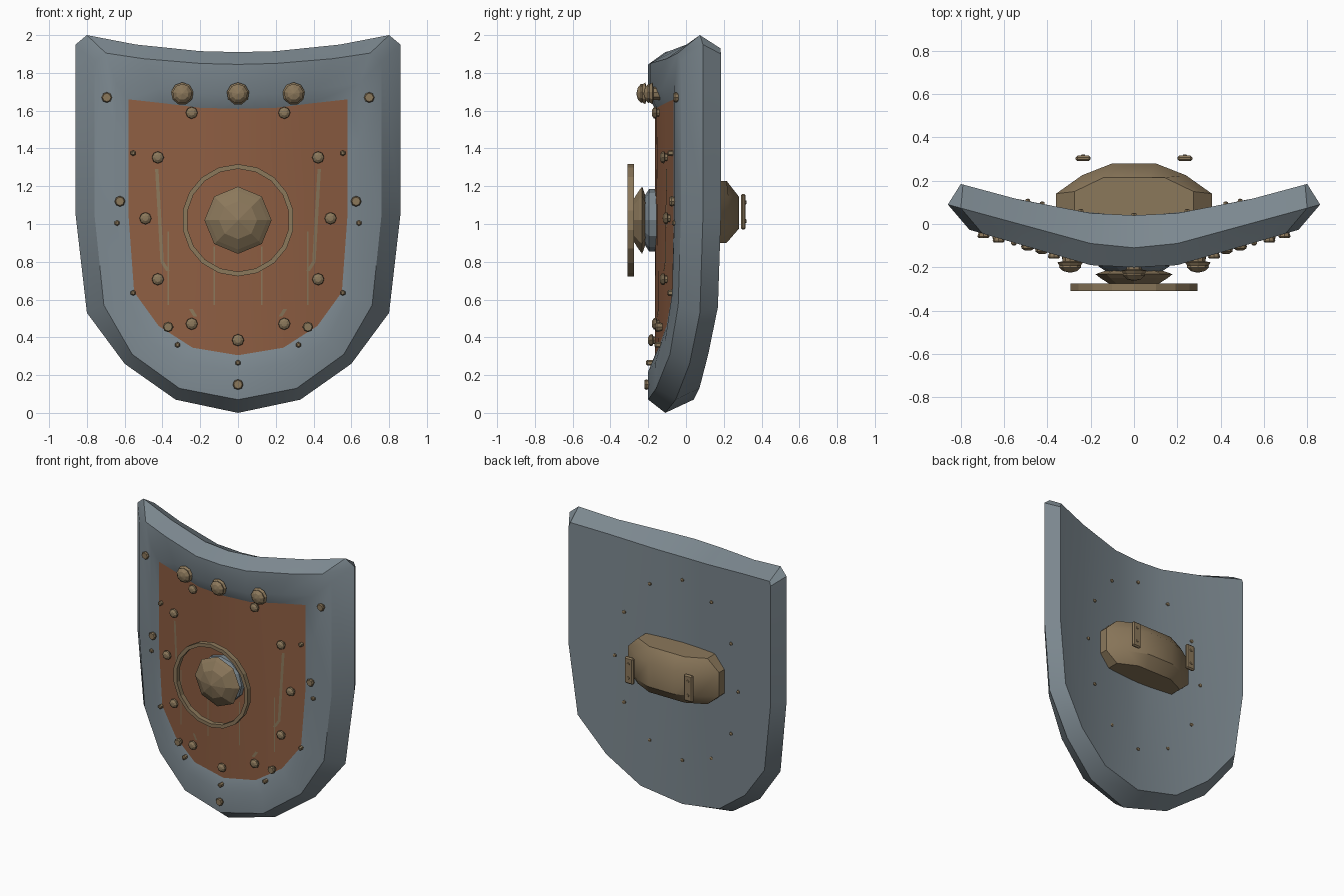
import bpy, bmesh, math
from mathutils import Vector

if "Cube" in bpy.data.objects:
    bpy.data.objects.remove(bpy.data.objects["Cube"])


def material(name, rgb):
    m = bpy.data.materials.new(name)
    m.diffuse_color = (*rgb, 1)
    m.use_nodes = True
    m.node_tree.nodes["Principled BSDF"].inputs["Base Color"].default_value = m.diffuse_color
    return m


STEEL = material("blue grey steel", (0.20, 0.245, 0.275))
LEATHER = material("brown leather", (0.27, 0.112, 0.055))
BRASS = material("dull brass", (0.26, 0.188, 0.105))


def finish(name, bm, mat, smooth=None, recalc=True):
    if recalc:
        bmesh.ops.recalc_face_normals(bm, faces=bm.faces[:])
    me = bpy.data.meshes.new(name)
    bm.to_mesh(me)
    bm.free()
    me.materials.append(mat)
    ob = bpy.data.objects.new(name, me)
    bpy.context.collection.objects.link(ob)
    if smooth:
        bpy.ops.object.select_all(action='DESELECT')
        ob.select_set(True)
        bpy.context.view_layer.objects.active = ob
        bpy.ops.object.shade_smooth_by_angle(angle=math.radians(smooth))
    return ob


def interp(pts, x):
    x = abs(x)
    for (a, ya), (b, yb) in zip(pts, pts[1:]):
        if x <= b:
            return ya + (yb - ya) * (x - a) / (b - a)
    return pts[-1][1]


# Depth of each curved sheet as a function of distance from the centre line
FRONT = [(0, -0.20), (0.2, -0.19), (0.8, -0.015)]
MIDDLE = [(0, -0.11), (0.2, -0.09), (0.86, 0.09)]
BACK = [(0, 0.04), (0.2, 0.05), (0.54, 0.115), (0.8, 0.185)]
PANEL = [(0, -0.165), (0.2, -0.155), (0.58, -0.065)]

# Half outlines (x, z), bottom centre round to top centre
MID_LINE = [(0, 0), (.33, .07), (.60, .26), (.80, .53), (.86, 1.05),
            (.86, 1.95), (.80, 2.0), (.54, 1.95), (.2, 1.915), (0, 1.91)]
FRONT_LINE = [(0, .07), (.31, .13), (.56, .31), (.71, .57), (.76, 1.05),
              (.76, 1.86), (.70, 1.905), (.5, 1.875), (.2, 1.85), (0, 1.845)]
INNER_LINE = [(0, .22), (.30, .27), (.47, .38), (.60, .63), (.645, 1.05),
              (.645, 1.45), (.645, 1.745), (.42, 1.715), (.2, 1.69), (0, 1.685)]
PANEL_LINE = [(0, .305), (.24, .345), (.42, .46), (.55, .64), (.58, 1.05),
              (.58, 1.4), (.58, 1.66), (.4, 1.64), (.2, 1.615), (0, 1.61)]
BACK_LINE = [(0, .07), (.31, .13), (.55, .31), (.74, .56), (.80, 1.05),
             (.80, 1.90), (.79, 1.93), (.54, 1.89), (.2, 1.845), (0, 1.84)]


def ring(bm, line, depth):
    full = line + [(-x, z) for x, z in line[-2:0:-1]]
    return [bm.verts.new((x, interp(depth, x), z)) for x, z in full]


def bridge(bm, a, b):
    n = len(a)
    for i in range(n):
        bm.faces.new((a[i], a[(i + 1) % n], b[(i + 1) % n], b[i]))


def sheet(bm, r):
    # vertical strips joining the lower and upper halves of a ring
    n = len(r)
    for i in range(4):
        bm.faces.new((r[i], r[i + 1], r[8 - i], r[9 - i]))
        bm.faces.new((r[-i], r[9 + i], r[10 + i], r[n - 1 - i]))


# Steel body: back sheet, outer edge, raised rim and the bevel down to the panel
bm = bmesh.new()
back, mid = ring(bm, BACK_LINE, BACK), ring(bm, MID_LINE, MIDDLE)
front, inner = ring(bm, FRONT_LINE, FRONT), ring(bm, INNER_LINE, FRONT)
seat = ring(bm, PANEL_LINE, PANEL)
for a, b in ((back, mid), (mid, front), (front, inner), (inner, seat)):
    bridge(bm, a, b)
sheet(bm, back)
finish("shield_body", bm, STEEL, 32)

# Leather panel
bm = bmesh.new()
sheet(bm, ring(bm, PANEL_LINE, PANEL))
for f in bm.faces:
    f.normal_update()
    if f.normal.y > 0:
        f.normal_flip()
finish("leather_panel", bm, LEATHER, 32, recalc=False)


def lathe(bm, x, y, z, profile, n, closed=False):
    # profile of (radius, offset along y); closed profiles make rings
    rings = []
    for r, d in profile:
        if r == 0:
            rings.append([bm.verts.new((x, y + d, z))] * n)
        else:
            rings.append([bm.verts.new((x + r * math.sin(2 * math.pi * i / n), y + d,
                                        z + r * math.cos(2 * math.pi * i / n)))
                          for i in range(n)])
    pairs = list(zip(rings, rings[1:]))
    if closed:
        pairs.append((rings[-1], rings[0]))
    for a, b in pairs:
        for i in range(n):
            j = (i + 1) % n
            bm.faces.new(list(dict.fromkeys((a[i], a[j], b[j], b[i]))))


def mirrored(points):
    return points + [(-x, z) for x, z in points if x]


def studs(name, points, depth, profile, n):
    bm = bmesh.new()
    for x, z in points:
        lathe(bm, x, interp(depth, x), z, profile, n)
    finish(name, bm, BRASS)


# Fasteners: an oval of panel studs with rivet ends behind, then rim rivets
oval = [(.49 * math.sin(math.pi * i / 6), 1.03 + .645 * math.cos(math.pi * i / 6))
        for i in range(12)]
studs("panel_studs", oval, PANEL,
      [(0, .01), (.02, .01), (.02, -.008), (.032, -.014), (.03, -.026), (.015, -.036), (0, -.037)], 8)
studs("back_rivets", oval, BACK, [(0, -.01), (.013, -.01), (.012, .008), (0, .012)], 6)
studs("rim_rivets", mirrored([(.695, 1.67), (.625, 1.12), (.37, .455), (0, .15)]), FRONT,
      [(0, .015), (.02, .015), (.028, -.012), (.022, -.02), (0, -.02)], 8)
studs("small_rivets", mirrored([(.555, 1.375), (.64, 1.005), (.555, .635), (.32, .36), (0, .265)]),
      FRONT, [(0, .03), (.015, .03), (.015, -.005), (.008, -.012), (0, -.012)], 6)
studs("crown_studs", mirrored([(.295, 1.69), (0, 1.69)]), FRONT,
      [(0, .03), (.035, .03), (.035, -.01), (.06, -.015), (.05, -.03), (.052, -.038),
       (.033, -.055), (0, -.063)], 9)

# Central boss: steel collar, brass flange and faceted dome
bm = bmesh.new()
lathe(bm, 0, 0, 1.02, [(0, -.14), (.165, -.14), (.165, -.195), (.12, -.225), (0, -.225)], 12)
finish("boss_collar", bm, STEEL)
bm = bmesh.new()
lathe(bm, 0, 0, 1.02, [(0, -.215), (.13, -.215), (.178, -.232), (.155, -.25),
                       (.10, -.285), (0, -.308)], 8)
finish("boss_dome", bm, BRASS)

# Flat ring around the boss
bm = bmesh.new()
lathe(bm, 0, 0, 1.02, [(.297, -.275), (.297, -.31), (.272, -.31), (.272, -.275)], 18, True)
finish("boss_ring", bm, BRASS)

# Thin inlaid strips on the panel
strips = [((.43, 1.29), (.402, .80), .018), ((.402, .80), (.37, .75), .02),
          ((.37, .96), (.37, .57), .008), ((.125, .88), (.125, .57), .008),
          ((.25, .55), (.225, .51), .02)]
bm = bmesh.new()
for (x0, z0), (x1, z1), w in strips:
    for s in (1, -1):
        vs = [bm.verts.new((s * x, interp(PANEL, x) - .002, z)) for x, z in
              ((x0 - w / 2, z0), (x0 + w / 2, z0), (x1 + w / 2, z1), (x1 - w / 2, z1))]
        f = bm.faces.new(vs)
        f.normal_update()
        if f.normal.y > 0:
            f.normal_flip()
finish("panel_inlays", bm, BRASS, recalc=False)

# Arm pad on the back: a lofted faceted cushion
bm = bmesh.new()
wide = [(.36, .06), (.36, .14), (.24, .225), (.10, .28)]
narrow = [(.275, .04), (.275, .15), (.14, .215), (.07, .215)]
layers = []
for z, half in ((.90, narrow), (.975, wide), (1.145, wide), (1.228, narrow)):
    full = half + [(-x, y) for x, y in reversed(half)]
    layers.append([bm.verts.new((x, y, z)) for x, y in full])
for a, b in zip(layers, layers[1:]):
    bridge(bm, a, b)
bm.faces.new(layers[0])
bm.faces.new(layers[-1])
finish("arm_pad", bm, BRASS, 35)

# Strap plates behind the pad, each with two rivets
for s, side in ((1, "right"), (-1, "left")):
    bm = bmesh.new()
    bmesh.ops.create_cube(bm, size=1)
    for v in bm.verts:
        v.co = Vector((s * .235 + v.co.x * .07, .303 + v.co.y * .026, 1.065 + v.co.z * .19))
    bmesh.ops.bevel(bm, geom=bm.edges[:], offset=.009, segments=1, affect='EDGES')
    for z in (1.015, 1.115):
        lathe(bm, s * .235, .312, z, [(0, 0), (.012, 0), (.009, .009), (0, .009)], 6)
    finish("strap_plate_" + side, bm, BRASS)
